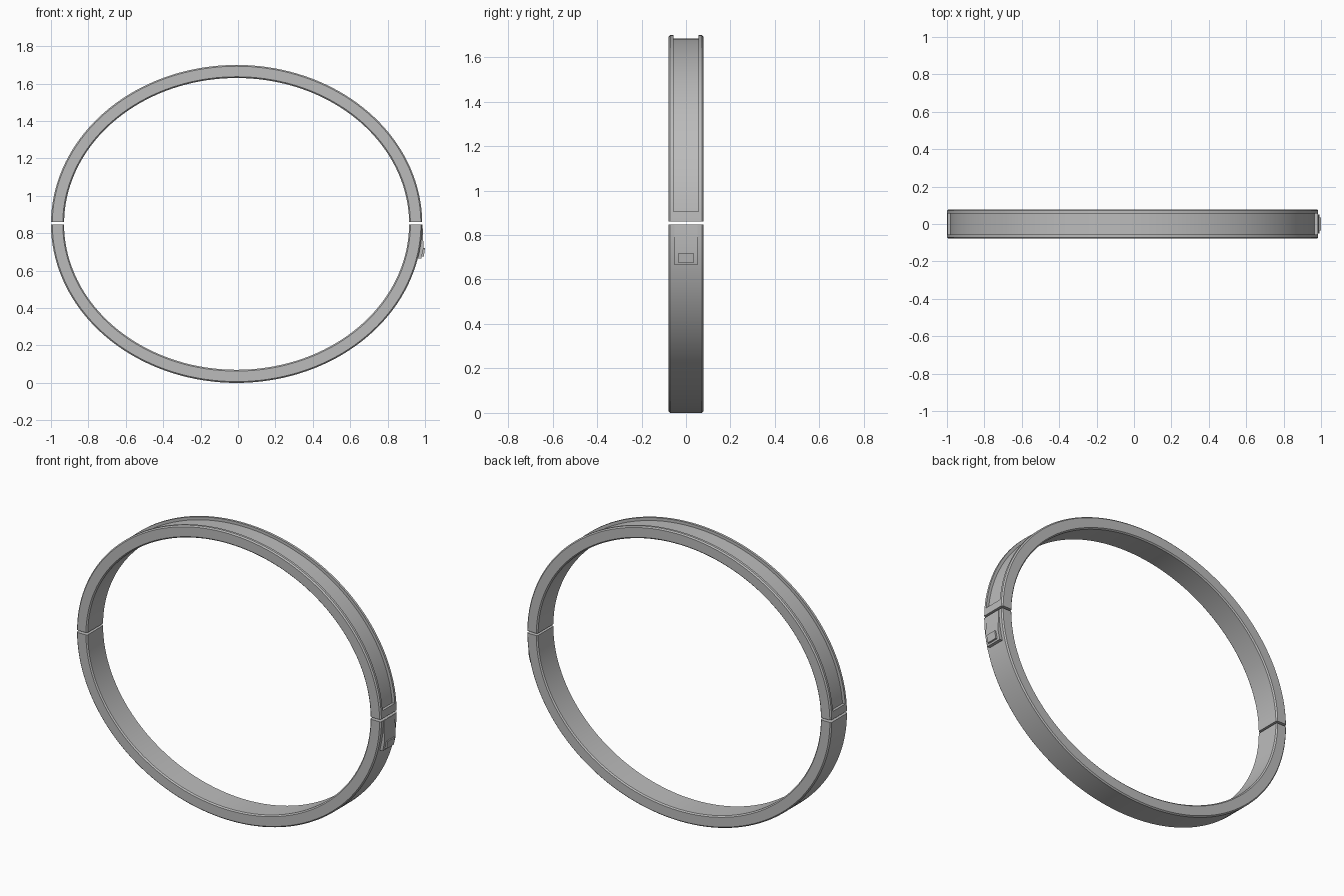
import bpy, bmesh
from math import sin, cos, asin, pi, hypot, radians

old = bpy.data.objects.get("Cube")
if old:
    bpy.data.objects.remove(old, do_unlink=True)

CX, CZ, A, B = -0.0075, 0.85, 0.9925, 0.85      # outer ellipse
W, T, C = 0.078, 0.07, 0.007                    # half width, thickness, chamfer
G, DEPTH = 0.057, 0.017                         # groove half width and depth

grey = bpy.data.materials.new("grey_metal")
grey.use_nodes = True
colour = (0.5, 0.5, 0.5, 1)
grey.diffuse_color = colour
grey.node_tree.nodes["Principled BSDF"].inputs["Base Color"].default_value = colour


def finish(name, bm):
    bmesh.ops.remove_doubles(bm, verts=bm.verts, dist=0.0001)
    bmesh.ops.recalc_face_normals(bm, faces=bm.faces)
    mesh = bpy.data.meshes.new(name)
    bm.to_mesh(mesh)
    bm.free()
    mesh.materials.append(grey)
    obj = bpy.data.objects.new(name, mesh)
    bpy.context.collection.objects.link(obj)
    bpy.ops.object.select_all(action='DESELECT')
    obj.select_set(True)
    bpy.context.view_layer.objects.active = obj
    bpy.ops.object.shade_smooth_by_angle(angle=radians(25))
    return obj


def section(depth):
    """Closed cross-section as (inward offset, y) pairs."""
    half = [(depth, G), (0, G), (0, W - C), (C, W), (T - C, W), (T, W - C)]
    return half + [(d, -y) for d, y in reversed(half)]


def sweep(name, stations):
    """Sweep the section along the ellipse; stations are (angle, groove depth)."""
    bm = bmesh.new()
    rings = []
    for t, depth in stations:
        nx, nz = B * cos(t), A * sin(t)
        s = hypot(nx, nz)
        rings.append([bm.verts.new((CX + A * cos(t) - d * nx / s, y,
                                    CZ + B * sin(t) - d * nz / s))
                      for d, y in section(depth)])
    for r, q in zip(rings, rings[1:]):
        for i in range(len(r)):
            j = (i + 1) % len(r)
            bm.faces.new((r[i], r[j], q[j], q[i]))
    bm.faces.new(rings[0])
    bm.faces.new(rings[-1])
    return finish(name, bm)


def angle_at(z):
    return asin((z - CZ) / B)


def steps(start, end, count):
    return [start + (end - start) * i / count for i in range(count + 1)]


# Upper half: grooved, with solid ends
end, groove = angle_at(0.861), angle_at(0.906)
upper = [(end, 0), (groove, 0)]
upper += [(t, DEPTH) for t in steps(groove, pi - groove, 72)]
upper += [(pi - groove, 0), (pi - end, 0)]
sweep("upper_half_ring", upper)

# Lower half: plain
low = angle_at(0.847)
sweep("lower_half_ring", [(t, 0) for t in steps(pi - low, 2 * pi + low, 72)])


def plate(name, outline, half_width):
    """Extrude an x-z outline across y."""
    bm = bmesh.new()
    face = bm.faces.new([bm.verts.new((x, -half_width, z)) for x, z in outline])
    new = bmesh.ops.extrude_face_region(bm, geom=[face])["geom"]
    bmesh.ops.translate(bm, vec=(0, 2 * half_width, 0),
                        verts=[v for v in new if isinstance(v, bmesh.types.BMVert)])
    return finish(name, bm)


# Latch on the left end of the lower half
plate("latch_plate", [(0.94, 0.846), (0.987, 0.846), (0.992, 0.72),
                      (0.98, 0.665), (0.94, 0.665)], 0.052)
plate("latch_button", [(0.96, 0.72), (1.0, 0.72), (0.993, 0.675), (0.96, 0.675)], 0.034)
